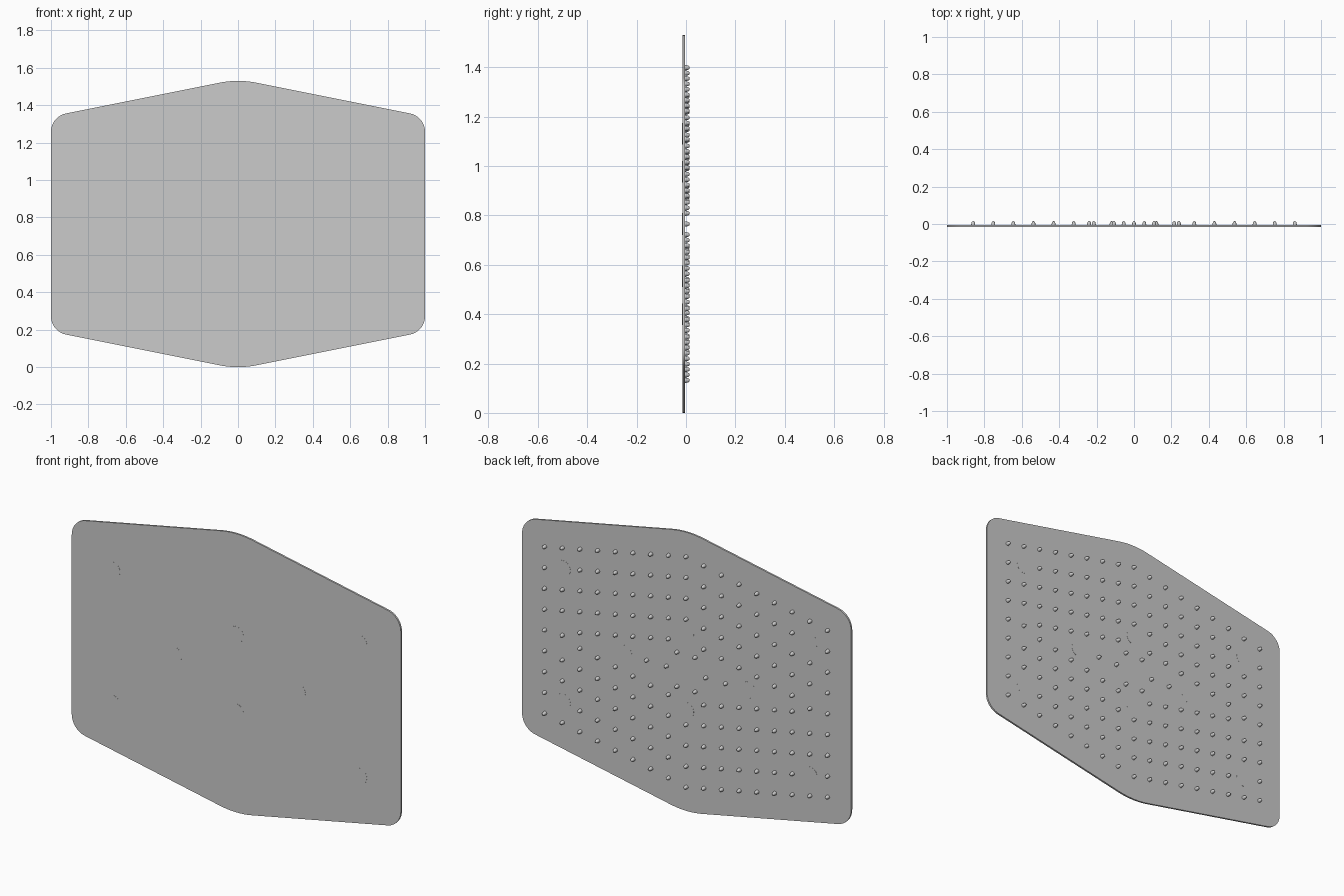
import bpy, bmesh, math
from mathutils import Vector, Matrix

if "Cube" in bpy.data.objects:
    bpy.data.objects.remove(bpy.data.objects["Cube"])

MID = 0.765                  # mid height of the plate
FRONT, BACK, TIP = -0.015, -0.005, 0.015
SLOPE = 0.2                  # slope of the roof-like edges


def finish(bm, name):
    bmesh.ops.recalc_face_normals(bm, faces=bm.faces)
    me = bpy.data.meshes.new(name)
    bm.to_mesh(me)
    bm.free()
    ob = bpy.data.objects.new(name, me)
    bpy.context.collection.objects.link(ob)
    bpy.ops.object.select_all(action='DESELECT')
    ob.select_set(True)
    bpy.context.view_layer.objects.active = ob
    bpy.ops.object.shade_smooth_by_angle(angle=math.radians(35))
    return ob


def fillet(prev, cur, nxt, r, n=12):
    """Arc points rounding the corner at cur."""
    a, b = (prev - cur).normalized(), (nxt - cur).normalized()
    half = a.angle(b) / 2
    centre = cur + (a + b).normalized() * (r / math.sin(half))
    p0 = (cur + a * (r / math.tan(half)) - centre).normalized()
    p1 = (cur + b * (r / math.tan(half)) - centre).normalized()
    return [centre + p0.slerp(p1, i / n).normalized() * r for i in range(n + 1)]


# plate: six-sided outline with rounded corners, extruded in y
h = 0.775
side = h - SLOPE
corners = [Vector((x, FRONT, MID + z)) for x, z in
           ((0, h), (1, side), (1, -side), (0, -h), (-1, -side), (-1, side))]
bm = bmesh.new()
outline = []
for i, c in enumerate(corners):
    r = 0.5 if i % 3 == 0 else 0.1
    outline += fillet(corners[i - 1], c, corners[(i + 1) % 6], r)
face = bm.faces.new([bm.verts.new(p) for p in outline])
ext = bmesh.ops.extrude_face_region(bm, geom=[face])
bmesh.ops.translate(bm, vec=(0, BACK - FRONT, 0),
                    verts=[v for v in ext['geom'] if isinstance(v, bmesh.types.BMVert)])
finish(bm, "plate")

# round inserts, almost flush with both faces
discs = [(sx * 0.75, MID + sz * 0.366) for sx in (-1, 1) for sz in (-1, 1)]
discs += [(0, MID + 0.212), (0, MID - 0.212), (0.376, MID), (-0.376, MID)]
bm = bmesh.new()
for x, z in discs:
    m = Matrix.Translation((x, (FRONT + BACK) / 2, z)) @ Matrix.Rotation(math.pi / 2, 4, 'X')
    bmesh.ops.create_cone(bm, cap_ends=True, segments=32, radius1=0.044, radius2=0.044,
                          depth=BACK - FRONT + 0.001, matrix=m)
finish(bm, "mount_inserts")

# stud positions: chevron rows parallel to the edges, mirrored up and down
studs = set()
STEP = 0.1075
for col in range(-8, 9):
    x = col * STEP
    for row in range(5):
        dz = 0.633 - row * 0.1145 - abs(x) * 0.204
        if row == 4 and abs(col) >= 7:
            dz = 0
        if row == 4 and col == 0:
            continue
        for s in (-1, 1):
            studs.add((round(x, 4), round(MID + s * dz, 4)))
# loose studs in the middle diamond
for sx in (-1, 1):
    studs |= {(sx * 0.24, MID), (sx * 0.12, MID),
              (sx * 0.055, MID + 0.094), (sx * 0.055, MID - 0.094)}
# no stud where an insert sits
studs = [p for p in sorted(studs)
         if all(math.hypot(p[0] - d[0], p[1] - d[1]) > 0.03 for d in discs)]

# studs: short tapered posts with a domed end, lathed round y
profile = [(0.011, BACK - 0.002), (0.0098, 0.003), (0.0082, 0.009),
           (0.0062, 0.0127), (0.0034, 0.0145)]
SEG = 12
bm = bmesh.new()
for x, z in studs:
    rings = [[bm.verts.new((x + r * math.cos(2 * math.pi * k / SEG), y,
                            z + r * math.sin(2 * math.pi * k / SEG))) for k in range(SEG)]
             for r, y in profile]
    for a, b in zip(rings, rings[1:]):
        for k in range(SEG):
            j = (k + 1) % SEG
            bm.faces.new((a[k], a[j], b[j], b[k]))
    tip = bm.verts.new((x, TIP, z))
    for k in range(SEG):
        bm.faces.new((rings[-1][k], rings[-1][(k + 1) % SEG], tip))
    bm.faces.new(rings[0])
finish(bm, "grip_studs")
